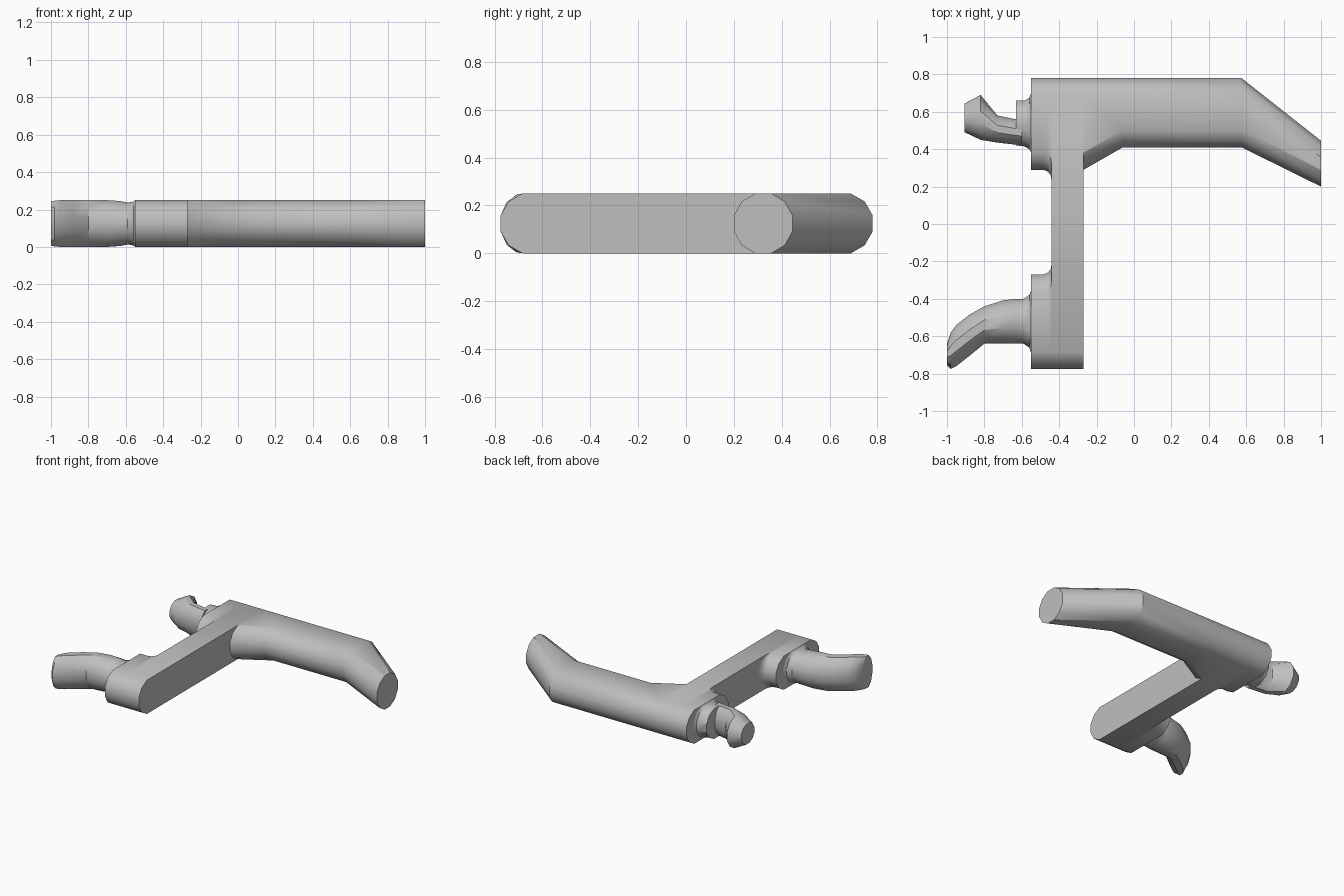
import bpy, bmesh, math

cube = bpy.data.objects.get("Cube")
if cube:
    bpy.data.objects.remove(cube, do_unlink=True)

grey = bpy.data.materials.new("plain grey")
grey.use_nodes = True
grey.diffuse_color = (0.52, 0.52, 0.52, 1)
grey.node_tree.nodes["Principled BSDF"].inputs["Base Color"].default_value = (0.52, 0.52, 0.52, 1)

MID = 0.125  # half of the full height


def section(y0, y1, half):
    """Slab with twelve-sided rounded ends, in the YZ plane."""
    ry = min((y1 - y0) / 2, MID)
    pts = []
    for i in range(12):
        a = math.radians(15 + 30 * i - 90)
        c, s = math.cos(a) / math.cos(math.radians(15)), math.sin(a) / math.cos(math.radians(15))
        centre = y1 - ry if c > 0 else y0 + ry
        pts.append((centre + ry * c, MID + half * s))
    return pts


def loft(name, stations):
    """Skin sections along x; each station is x, y low, y high[, half height]."""
    bm = bmesh.new()
    rings = []
    for x, y0, y1, *h in stations:
        half = h[0] if h else MID
        rings.append([bm.verts.new((x, y, z)) for y, z in section(y0, y1, half)])
    for a, b in zip(rings, rings[1:]):
        for i in range(12):
            j = (i + 1) % 12
            bm.faces.new((a[i], a[j], b[j], b[i]))
    bm.faces.new(rings[0])
    bm.faces.new(rings[-1])
    bmesh.ops.recalc_face_normals(bm, faces=bm.faces)
    mesh = bpy.data.meshes.new(name)
    bm.to_mesh(mesh)
    bm.free()
    mesh.materials.append(grey)
    ob = bpy.data.objects.new(name, mesh)
    bpy.context.collection.objects.link(ob)
    bpy.ops.object.select_all(action="DESELECT")
    ob.select_set(True)
    bpy.context.view_layer.objects.active = ob
    bpy.ops.object.shade_smooth_by_angle(angle=math.radians(32))


# Upright slab joining both ends
loft("spine", [(-0.44, -0.775, 0.78), (-0.27, -0.775, 0.78)])

# Long arm with a gusset at its root and a bent tip
loft("long_arm", [(-0.27, 0.29, 0.78), (-0.06, 0.41, 0.78),
                  (0.575, 0.41, 0.78), (1.0, 0.2, 0.445)])

# Blocks that widen the spine at both ends, with filleted inner corners
loft("rear_block", [(-0.55, 0.29, 0.78), (-0.485, 0.29, 0.78), (-0.46, 0.28, 0.78),
                    (-0.445, 0.26, 0.78), (-0.44, 0.23, 0.78)])
loft("front_block", [(-0.55, -0.775, -0.27), (-0.485, -0.775, -0.27), (-0.46, -0.775, -0.26),
                     (-0.445, -0.775, -0.24), (-0.44, -0.775, -0.21)])

# Curved stub at the front
loft("front_stub", [(-0.55, -0.69, -0.355), (-0.56, -0.66, -0.38, 0.117),
                    (-0.59, -0.64, -0.4, 0.112), (-0.63, -0.64, -0.4, 0.12),
                    (-0.7, -0.64, -0.408), (-0.8, -0.64, -0.44), (-0.88, -0.705, -0.485),
                    (-0.95, -0.76, -0.54), (-0.98, -0.775, -0.58, 0.122),
                    (-1.0, -0.755, -0.64, 0.118)])

# Notched stub at the rear: a collar, a waist and a pointed tip
loft("rear_collar", [(-0.55, 0.38, 0.7), (-0.56, 0.4, 0.675, 0.117),
                     (-0.585, 0.415, 0.66, 0.112), (-0.63, 0.42, 0.66, 0.112)])
loft("rear_stub", [(-0.6, 0.418, 0.56, 0.112), (-0.64, 0.425, 0.562, 0.112),
                   (-0.73, 0.435, 0.58, 0.115), (-0.82, 0.45, 0.69, 0.118),
                   (-0.905, 0.49, 0.645, 0.075)])
